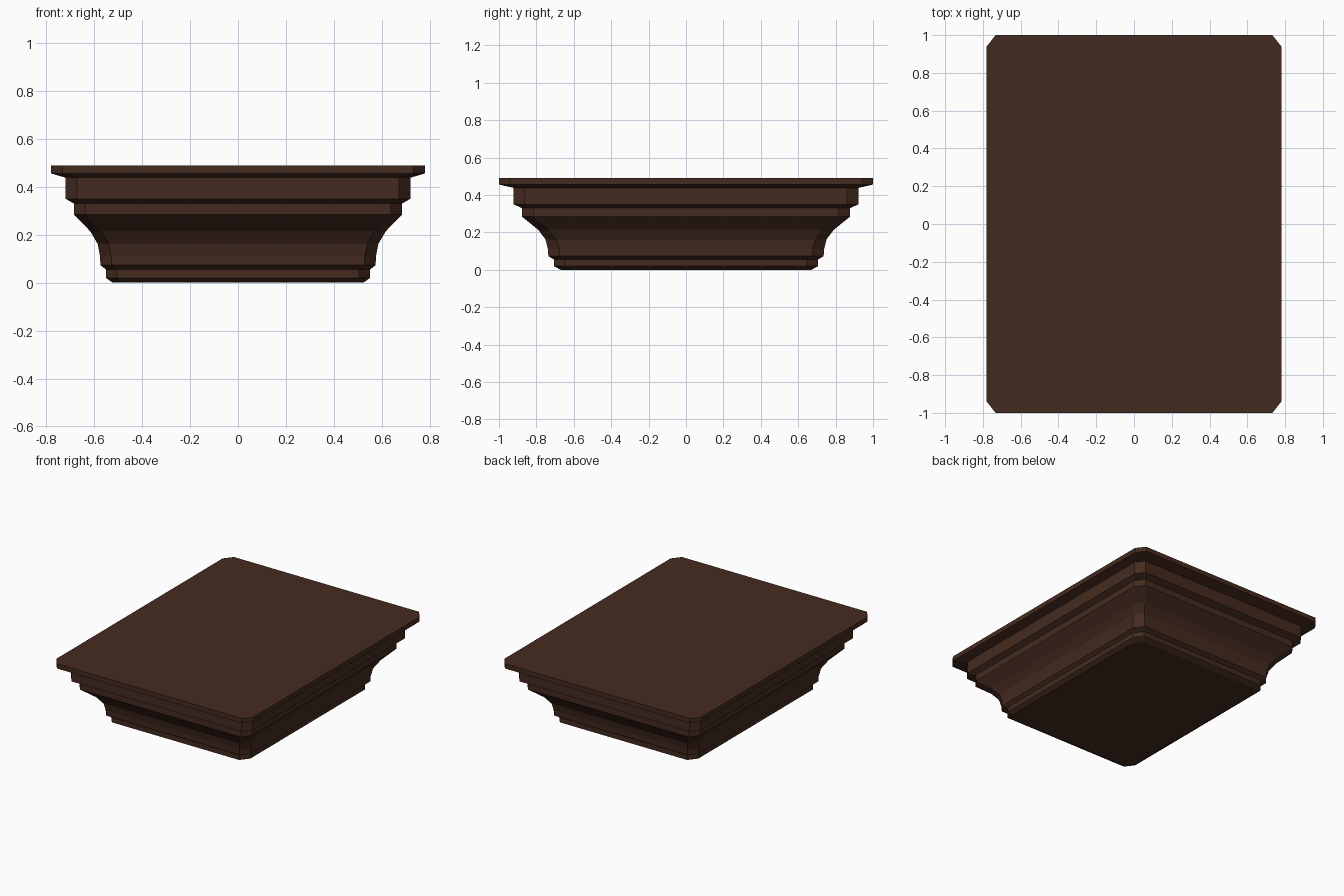
import bpy, bmesh

if "Cube" in bpy.data.objects:
    bpy.data.objects.remove(bpy.data.objects["Cube"])

# Moulding profile from bottom to top: (half width in x, height)
PROFILE = [
    (0.523, 0.0), (0.551, 0.02), (0.551, 0.055), (0.574, 0.073),   # foot bead
    (0.576, 0.112), (0.586, 0.163), (0.617, 0.215), (0.684, 0.284),  # cove
    (0.684, 0.33), (0.719, 0.35), (0.719, 0.438),                  # stepped bands
    (0.78, 0.456), (0.78, 0.49),                                   # top slab
]
DEPTH = 1 / 0.78     # depth to width ratio
CHAMFER = 0.047      # corner cut


def ring(bm, w, z):
    """Chamfered rectangle at height z, counter-clockwise."""
    c = w - CHAMFER
    pts = [(w, -c), (w, c), (c, w), (-c, w), (-w, c), (-w, -c), (-c, -w), (c, -w)]
    return [bm.verts.new((x, y * DEPTH, z)) for x, y in pts]


# Skin the rings and cap both ends
bm = bmesh.new()
rings = [ring(bm, w, z) for w, z in PROFILE]
for low, high in zip(rings, rings[1:]):
    for i in range(8):
        j = (i + 1) % 8
        bm.faces.new((low[i], low[j], high[j], high[i]))
bm.faces.new(rings[0][::-1])
bm.faces.new(rings[-1])

mesh = bpy.data.meshes.new("moulded_plinth")
bm.to_mesh(mesh)
bm.free()
plinth = bpy.data.objects.new("moulded_plinth", mesh)
bpy.context.collection.objects.link(plinth)

# Dark wood
wood = bpy.data.materials.new("dark_wood")
wood.diffuse_color = (0.06, 0.024, 0.014, 1)
wood.use_nodes = True
wood.node_tree.nodes["Principled BSDF"].inputs["Base Color"].default_value = wood.diffuse_color
mesh.materials.append(wood)
